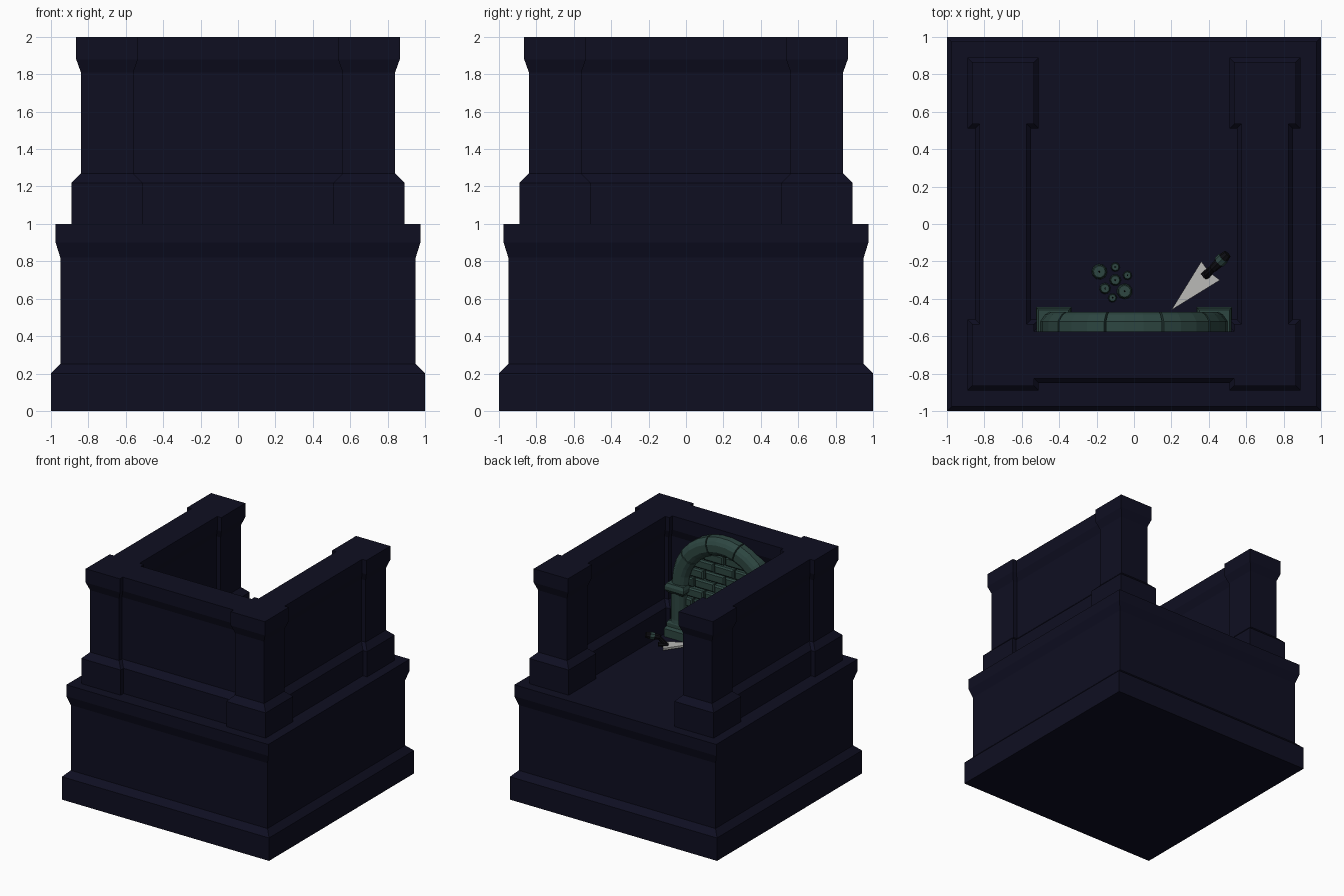
import bpy, bmesh, math, random
from mathutils import Vector

if "Cube" in bpy.data.objects:
    bpy.data.objects.remove(bpy.data.objects["Cube"])

random.seed(4)


def material(name, rgb):
    m = bpy.data.materials.new(name)
    m.diffuse_color = (*rgb, 1)
    m.use_nodes = True
    m.node_tree.nodes["Principled BSDF"].inputs["Base Color"].default_value = m.diffuse_color
    return m


NAVY = material("dark navy stone", (0.0045, 0.0045, 0.0155))
TEAL = material("dark teal stone", (0.026, 0.061, 0.053))
STEEL = material("pale steel", (0.5, 0.5, 0.48))
BLACK = material("black", (0.004, 0.004, 0.006))


def finish(bm, name, mat):
    bmesh.ops.recalc_face_normals(bm, faces=bm.faces)
    me = bpy.data.meshes.new(name)
    bm.to_mesh(me)
    bm.free()
    ob = bpy.data.objects.new(name, me)
    ob.data.materials.append(mat)
    bpy.context.collection.objects.link(ob)
    return ob


def loft(bm, rings):
    """Skin a list of closed rings and cap both ends."""
    rows = [[bm.verts.new(p) for p in r] for r in rings]
    n = len(rows[0])
    for a, b in zip(rows, rows[1:]):
        for i in range(n):
            bm.faces.new((a[i], a[(i + 1) % n], b[(i + 1) % n], b[i]))
    bm.faces.new(rows[0])
    bm.faces.new(rows[-1])


def stepped_block(bm, cx, cy, hx, hy, profile):
    """Rectangular tower; profile is (outward offset, height) pairs."""
    loft(bm, [[(cx + sx * (hx + o), cy + sy * (hy + o), z)
               for sx, sy in ((-1, -1), (1, -1), (1, 1), (-1, 1))]
              for o, z in profile])


def lathe(bm, cx, cy, profile, n=12, turn=0.0):
    loft(bm, [[(cx + r * math.cos(turn + 2 * math.pi * i / n),
                cy + r * math.sin(turn + 2 * math.pi * i / n), z) for i in range(n)]
              for r, z in profile])


def rod(bm, p, q, r1, r2, n=8):
    p, q = Vector(p), Vector(q)
    rot = (q - p).to_track_quat('Z', 'Y')
    loft(bm, [[c + rot @ Vector((r * math.cos(2 * math.pi * i / n),
                                 r * math.sin(2 * math.pi * i / n), 0)) for i in range(n)]
              for c, r in ((p, r1), (q, r2))])


# lower pedestal
bm = bmesh.new()
stepped_block(bm, 0, 0, 0.95, 0.95, [(0.05, 0), (0.05, 0.2), (0, 0.25), (0, 0.82),
                                     (0.025, 0.9), (0.025, 1.0)])
finish(bm, "pedestal", NAVY)

# corner pillars and the three walls share one moulding profile
MOULD = [(0.05, 1.0), (0.05, 1.22), (0, 1.27), (0, 1.81), (0.025, 1.88), (0.025, 2.0)]
bm = bmesh.new()
for sx in (-1, 1):
    for sy in (-1, 1):
        stepped_block(bm, sx * 0.7, sy * 0.7, 0.14, 0.14, MOULD)
finish(bm, "corner_pillars", NAVY)
for name, cx, cy, hx, hy in (("left_wall", -0.7, 0, 0.1, 0.65),
                             ("right_wall", 0.7, 0, 0.1, 0.65),
                             ("front_wall", 0, -0.7, 0.65, 0.1)):
    bm = bmesh.new()
    stepped_block(bm, cx, cy, hx, hy, MOULD)
    finish(bm, name, NAVY)

# arch stones: five wedges with a rounded section
ZC = 1.465
SECTION = [(0.34, -0.61), (0.34, -0.52), (0.365, -0.485), (0.39, -0.47),
           (0.45, -0.47), (0.475, -0.485), (0.5, -0.52), (0.5, -0.61)]
bm = bmesh.new()
for k in range(5):
    rings = []
    for s in range(4):
        a = math.radians(36 * k + 0.6 + 34.8 * s / 3)
        rings.append([(r * math.cos(a), y, ZC + r * math.sin(a)) for r, y in SECTION])
    loft(bm, rings)
finish(bm, "arch_stones", TEAL)

# arch columns with bases and capitals
bm = bmesh.new()
for sx in (-1, 1):
    x = sx * 0.43
    stepped_block(bm, x, -0.53, 0.07, 0.06, [(0.025, 1.0), (0.025, 1.07), (0.01, 1.09),
                                             (0.01, 1.12), (0, 1.14)])
    lathe(bm, x, -0.53, [(0.075, 1.13), (0.07, 1.16), (0.07, 1.4)])
    stepped_block(bm, x, -0.53, 0.07, 0.06, [(0, 1.38), (0.022, 1.41), (0.022, 1.44),
                                             (0.01, 1.465)])
finish(bm, "arch_columns", TEAL)

# brick infill, trimmed to the arch
bm = bmesh.new()
ROW, W, GAP = 0.09, 0.2, 0.006
for j in range(9):
    z0 = 1 + j * ROW
    rise = max(0, z0 + ROW * 0.6 - ZC)
    lim = math.sqrt(max(0.0, 0.42 ** 2 - rise ** 2))
    for i in range(-3, 4):
        xa = max(-lim, i * W - W / 2 * (j % 2))
        xb = min(lim, i * W - W / 2 * (j % 2) + W)
        if xb - xa < 0.04:
            continue
        y1 = -0.525 + random.uniform(-0.012, 0.012)
        c = 0.012
        loft(bm, [[(xa + g, y, z0 + g), (xb - g, y, z0 + g),
                   (xb - g, y, z0 + ROW - g), (xa + g, y, z0 + ROW - g)]
                  for g, y in ((GAP, -0.61), (GAP, y1 - c), (GAP + c, y1))])
finish(bm, "brick_infill", TEAL)

# small candles on the floor, each with a dark wick
wax, wick = bmesh.new(), bmesh.new()
for x, y, r, h in ((-0.185, -0.255, 0.042, 0.15), (-0.1, -0.23, 0.025, 0.08),
                   (-0.1, -0.3, 0.031, 0.12), (-0.035, -0.275, 0.024, 0.07),
                   (-0.155, -0.345, 0.03, 0.1), (-0.05, -0.36, 0.042, 0.13),
                   (-0.115, -0.395, 0.024, 0.06)):
    lathe(wax, x, y, [(r, 1), (r * 0.9, 1 + h * 0.3), (r * 0.9, 1 + h - 0.01),
                      (r * 0.75, 1 + h)], 10, random.random())
    lathe(wick, x, y, [(0.005, 1 + h - 0.005), (0.003, 1 + h + 0.02)], 5)
finish(wax, "candles", TEAL)
finish(wick, "candle_wicks", BLACK)

# trowel: flat triangular blade, raised handle
bm = bmesh.new()
blade = [(0.2, -0.46, 1.005), (0.46, -0.3, 1.015), (0.4, -0.255, 1.015), (0.36, -0.2, 1.015)]
loft(bm, [blade, [(x, y, z + 0.018) for x, y, z in blade]])
finish(bm, "trowel_blade", STEEL)
bm = bmesh.new()
rod(bm, (0.385, -0.275, 1.025), (0.425, -0.235, 1.1), 0.022, 0.016)
rod(bm, (0.37, -0.28, 1.03), (0.43, -0.23, 1.04), 0.02, 0.02)
rod(bm, (0.42, -0.24, 1.1), (0.46, -0.2, 1.115), 0.022, 0.028)
rod(bm, (0.475, -0.185, 1.12), (0.5, -0.16, 1.13), 0.03, 0.022)
finish(bm, "trowel_handle", BLACK)
bm = bmesh.new()
rod(bm, (0.455, -0.205, 1.113), (0.478, -0.182, 1.122), 0.032, 0.032)
finish(bm, "trowel_grip_band", TEAL)
